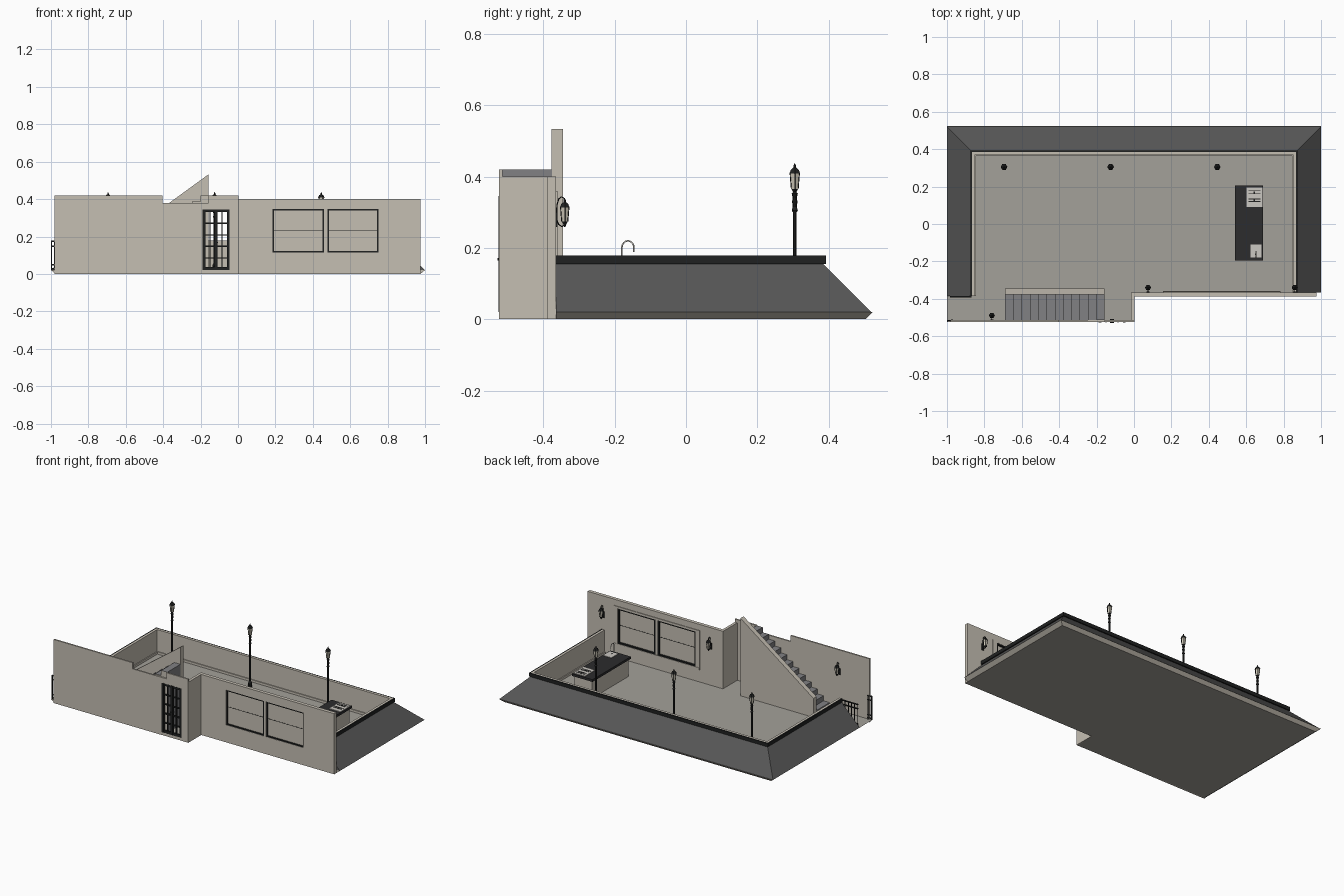
import bpy, bmesh, math
from mathutils import Vector

if "Cube" in bpy.data.objects:
    bpy.data.objects.remove(bpy.data.objects["Cube"])


def material(name, r, g, b):
    m = bpy.data.materials.new(name)
    m.diffuse_color = (r, g, b, 1)
    m.use_nodes = True
    m.node_tree.nodes["Principled BSDF"].inputs["Base Color"].default_value = m.diffuse_color
    return m


PLASTER = material("plaster", 0.56, 0.52, 0.45)
FLOOR = material("floor_stone", 0.37, 0.355, 0.32)
SLATE = material("roof_slate", 0.095, 0.095, 0.095)
METAL = material("dark_metal", 0.014, 0.015, 0.015)
COUNTER = material("dark_counter", 0.025, 0.025, 0.026)
STAIR = material("stair_grey", 0.22, 0.22, 0.23)
GLASS = material("lamp_glass", 0.62, 0.58, 0.48)
STEEL = material("steel", 0.60, 0.58, 0.54)


def finish(name, bm, *mats):
    bmesh.ops.recalc_face_normals(bm, faces=bm.faces)
    me = bpy.data.meshes.new(name)
    bm.to_mesh(me)
    bm.free()
    ob = bpy.data.objects.new(name, me)
    bpy.context.collection.objects.link(ob)
    for m in mats:
        me.materials.append(m)
    return ob


def boxes(name, mat, *specs):
    """Boxes given as (x0, x1, y0, y1, z0, z1)."""
    bm = bmesh.new()
    for x0, x1, y0, y1, z0, z1 in specs:
        vs = bmesh.ops.create_cube(bm, size=1)["verts"]
        for v in vs:
            v.co = Vector((x0 + (v.co.x + .5) * (x1 - x0),
                           y0 + (v.co.y + .5) * (y1 - y0),
                           z0 + (v.co.z + .5) * (z1 - z0)))
    return finish(name, bm, mat)


def prism(name, pts, a, b, axis, *mats):
    """Outline extruded along y (points are x,z) or z (points are x,y)."""
    bm = bmesh.new()
    at = (lambda p, d: (p[0], d, p[1])) if axis == "y" else (lambda p, d: (p[0], p[1], d))
    lo = [bm.verts.new(at(p, a)) for p in pts]
    hi = [bm.verts.new(at(p, b)) for p in pts]
    bm.faces.new(lo)
    bm.faces.new(hi)
    for i in range(len(pts)):
        j = (i + 1) % len(pts)
        bm.faces.new((lo[i], lo[j], hi[j], hi[i]))
    return finish(name, bm, *mats)


def u_sweep(name, profile, mat, left=-0.385, right=-0.365):
    """Closed profile (offset outward, z) swept around left, back and right sides."""
    a, b = 0.865, 0.385
    bm = bmesh.new()
    rings = [[bm.verts.new(p) for p in ((-a - o, left, z), (-a - o, b + o, z),
                                        (a + o, b + o, z), (a + o, right, z))]
             for o, z in profile]
    for r, s in zip(rings, rings[1:] + rings[:1]):
        for k in range(3):
            bm.faces.new((r[k], r[k + 1], s[k + 1], s[k]))
    bm.faces.new([r[0] for r in rings])
    bm.faces.new([r[3] for r in rings])
    return finish(name, bm, mat)


def lathe(name, prof, x, y, sides, mats, rule=None):
    bm = bmesh.new()
    rings = [[bm.verts.new((x + r * math.cos(2 * math.pi * k / sides),
                            y + r * math.sin(2 * math.pi * k / sides), z))
              for k in range(sides)] for r, z in prof]
    for i, (r, s) in enumerate(zip(rings, rings[1:])):
        for k in range(sides):
            f = bm.faces.new((r[k], r[(k + 1) % sides], s[(k + 1) % sides], s[k]))
            f.material_index = 1 if i == rule else 0
    bm.faces.new(rings[0])
    bm.faces.new(rings[-1])
    return finish(name, bm, *mats)


def tube(name, paths, r, mat):
    cu = bpy.data.curves.new(name, "CURVE")
    cu.dimensions = "3D"
    cu.bevel_depth = r
    cu.bevel_resolution = 1
    cu.use_fill_caps = True
    for pts in paths:
        sp = cu.splines.new("POLY")
        sp.points.add(len(pts) - 1)
        for p, c in zip(sp.points, pts):
            p.co = (*c, 1)
    ob = bpy.data.objects.new(name, cu)
    bpy.context.collection.objects.link(ob)
    cu.materials.append(mat)
    return ob


def lantern(name, x, y, z, s, stem):
    """Six-sided glazed lantern with its glass starting at height z."""
    top = [(.011, 0), (.015, .043), (.018, .043), (.012, .055), (.004, .061), (.004, .066), (.0005, .073)]
    prof = stem + [(r * s, z + h * s) for r, h in top]
    lathe(name, prof, x, y, 6, (METAL, GLASS), len(stem))
    ribs = []
    for k in range(6):
        c, n = math.cos(k * math.pi / 3) * s, math.sin(k * math.pi / 3) * s
        ribs.append([(x + .011 * c, y + .011 * n, z), (x + .015 * c, y + .015 * n, z + .043 * s)])
    tube(name + "_ribs", ribs, .0014, METAL)


# Base slab: floor colour on top and bottom, plaster on its undercut rim
slab = prism("base_slab", [(-1, -.523), (.003, -.523), (.003, -.388), (.975, -.388), (.975, -.365),
                           (1, -.365), (1, .523), (-1, .523)], 0, .02, "z", PLASTER, FLOOR)
for v in slab.data.vertices:
    if v.co.z < .01:
        v.co.x = max(-.975, min(.975, v.co.x))
        v.co.y = min(.503, v.co.y)
for p in slab.data.polygons:
    p.material_index = 1 if abs(p.normal.z) > .9 else 0

# Sloped roof skirt, parapet and dark coping around three sides
u_sweep("roof_slope", [(0, .02), (.135, .02), (0, .155)], SLATE)
u_sweep("parapet_wall", [(-.014, .02), (0, .02), (0, .178), (-.014, .178)], PLASTER)
u_sweep("coping", [(0, .155), (.008, .155), (.008, .178), (0, .178)], METAL)
u_sweep("skirting", [(-.02, .02), (-.014, .02), (-.014, .035), (-.02, .035)], PLASTER)

# Front left wall with stair notch and door opening
prism("front_wall", [(-.98, 0), (-.19, 0), (-.19, .345), (-.045, .345), (-.045, 0), (.003, 0), (.003, .42),
                     (-.157, .42), (-.157, .38), (-.405, .38), (-.405, .42), (-.98, .42)],
      -.524, -.514, "y", PLASTER)
boxes("return_wall", PLASTER, (-.015, .003, -.516, -.365, .0, .40))

# Front right wall around two windows
WINDOWS = ((.185, .46), (.478, .752))
Y0, Y1 = -.388, -.365
boxes("window_wall", PLASTER, (-.015, .975, Y0, Y1, .0, .115), (-.015, .975, Y0, Y1, .347, .40),
      (-.015, .185, Y0, Y1, .115, .347), (.46, .478, Y0, Y1, .115, .347), (.752, .975, Y0, Y1, .115, .347))
boxes("window_trim", PLASTER, (.155, .782, Y1, -.359, .10, .115), (.155, .782, Y1, -.361, .347, .36),
      (.155, .185, Y1, -.361, .115, .347), (.752, .782, Y1, -.361, .115, .347))
for i, (a, b) in enumerate(WINDOWS):
    boxes(f"window_pane_{i}", PLASTER, (a, b, -.379, -.375, .115, .347))
    t = .008
    boxes(f"window_frame_{i}", METAL, (a, a + t, -.386, -.362, .115, .347), (b - t, b, -.386, -.362, .115, .347),
          (a, b, -.386, -.362, .115, .115 + t), (a, b, -.386, -.362, .347 - t, .347))
    boxes(f"window_bar_{i}", METAL, (a, b, -.380, -.374, .232, .235))

# Double door with open panes
bars = [(-.19, -.045, -.525, -.513, z, z + h) for z, h in
        ((.02, .016), (.082, .006), (.143, .008), (.205, .006), (.268, .006), (.331, .014))]
posts = [(x, x + w, -.526, -.512, .02, .345) for x, w in
         ((-.19, .015), (-.06, .015), (-.126, .017), (-.152, .004), (-.088, .004))]
boxes("door", METAL, *bars, *posts)
boxes("door_handle", METAL, (-.128, -.108, -.529, -.509, .165, .172))

# Staircase behind the front wall, grey treads and plaster sides
N, XA, XB = 12, -.69, -.157
steps = [(XB, .02), (XA, .02)]
for i in range(N):
    z = .02 + (i + 1) * .40 / N
    steps += [(XA + i * (XB - XA) / N, z), (XA + (i + 1) * (XB - XA) / N, z)]
stairs = prism("stairs", steps, -.514, -.376, "y", PLASTER, STAIR)
for p in stairs.data.polygons:
    p.material_index = 0 if abs(p.normal.y) > .9 else 1
prism("stair_side_wall", [(XA, .02), (XB, .02), (XB, .533), (XA, .145)], -.377, -.345, "y", PLASTER)

# Outdoor kitchen: counter, sink, tap and grill
boxes("counter_body", PLASTER, (.55, .68, -.185, .195, .02, .135))
boxes("counter_top", COUNTER, (.54, .69, -.195, .205, .135, .15))
boxes("sink", STEEL, (.622, .682, -.178, -.110, .15, .153))
boxes("sink_drain", METAL, (.648, .656, -.165, -.157, .153, .154))
tap = [(.652, -.18, .15), (.652, -.18, .2)]
tap += [(.652, -.163 - .017 * math.cos(t * math.pi / 8), .2 + .02 * math.sin(t * math.pi / 8)) for t in range(1, 9)]
tube("tap", [tap + [(.652, -.146, .188)]], .0025, STEEL)
boxes("grill", STEEL, (.602, .686, .09, .196, .15, .154))
boxes("grill_bars", METAL, *[(.612, .676, y, y + .004, .154, .156) for y in (.118, .132, .16, .176)],
      *[(.64, .648, y, y + .012, .154, .157) for y in (.119, .162)])

# Lamp posts along the back
for i, x in enumerate((-.695, -.125, .445)):
    lathe(f"lamp_post_{i}", [(.012, .02), (.012, .045), (.006, .06), (.0055, .30), (.009, .305), (.006, .315),
                             (.008, .33), (.006, .34), (.009, .352), (.004, .358)], x, .305, 10, (METAL,))
    lantern(f"post_lantern_{i}", x, .305, .365, 1, [(.004, .355)])

# Wall lamps on curved brackets
for i, (x, y) in enumerate(((.075, -.365), (.86, -.365), (-.76, -.514))):
    lantern(f"wall_lantern_{i}", x, y + .025, .274, .9, [(.002, .258), (.006, .268)])
    tube(f"wall_bracket_{i}", [
        [(x, y + d, z) for d, z in ((.002, .27), (.003, .32), (.008, .337), (.015, .343), (.022, .340), (.025, .33))],
        [(x, y + d, z) for d, z in ((.002, .28), (.008, .266), (.016, .26), (.025, .264))]], .002, METAL)
    boxes(f"wall_plate_{i}", METAL, (x - .008, x + .008, y, y + .004, .258, .30))

# Railings at the open front left corner
rail = [(-.985, -.868, -.392, -.386, z, z + .007) for z in (.035, .135, .163)]
rail += [(x, x + .004, -.391, -.387, .02, .165) for x in (-.985, -.962, -.939, -.916, -.893, -.872)]
boxes("side_railing", METAL, *rail)
boxes("end_railing", METAL, (-1, -.994, -.520, -.514, .02, .178), (-.976, -.970, -.514, -.508, .02, .178),
      *[(-1, -.965, -.519, -.513, z, z + .007) for z in (.025, .045, .145, .171)])
